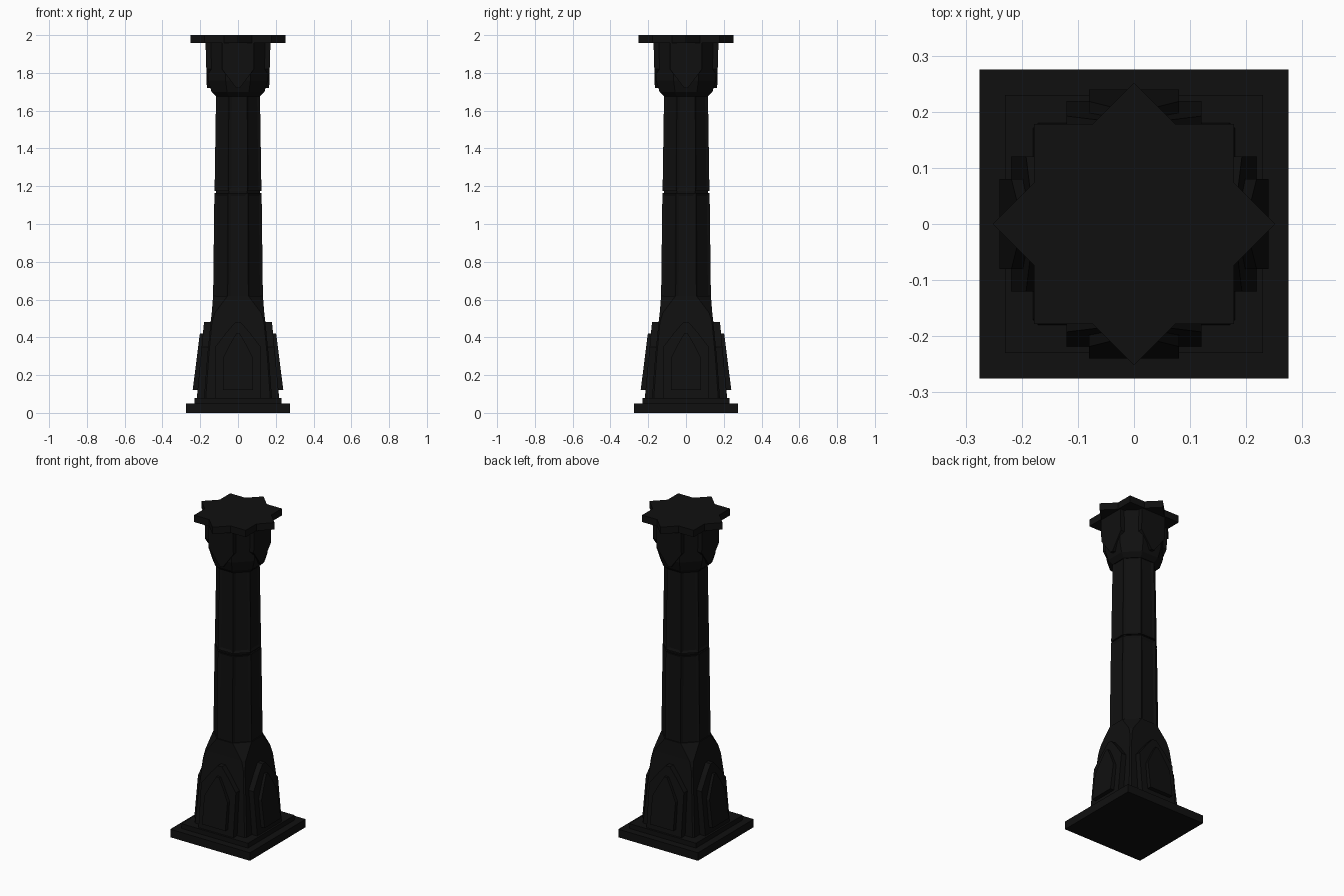
import bpy, bmesh
from math import pi, sin, cos
from mathutils import Matrix, Vector

if "Cube" in bpy.data.objects:
    bpy.data.objects.remove(bpy.data.objects["Cube"])

OCT = 0.4142  # corner ratio turning a chamfered square into a regular octagon

# Near-black stone
black = bpy.data.materials.new("black_stone")
black.diffuse_color = (0.005, 0.005, 0.005, 1)
black.use_nodes = True
black.node_tree.nodes["Principled BSDF"].inputs["Base Color"].default_value = black.diffuse_color


def finish(bm, name):
    bmesh.ops.recalc_face_normals(bm, faces=bm.faces)
    me = bpy.data.meshes.new(name)
    bm.to_mesh(me)
    bm.free()
    me.materials.append(black)
    ob = bpy.data.objects.new(name, me)
    bpy.context.collection.objects.link(ob)
    return ob


def bridge(bm, rings):
    """Skin a stack of equal-length vertex rings and cap both ends; return the side faces."""
    sides = []
    n = len(rings[0])
    for a, b in zip(rings, rings[1:]):
        for i in range(n):
            j = (i + 1) % n
            sides.append(bm.faces.new((a[i], a[j], b[j], b[i])))
    bm.faces.new(rings[0])
    bm.faces.new(rings[-1])
    return sides


def loft(name, levels, panel=0, depth=0):
    """Chamfered-square column; levels are (z, half width, corner ratio)."""
    bm = bmesh.new()
    rings = []
    for z, h, r in levels:
        c = h * r
        pts = [(h, -c), (h, c), (c, h), (-c, h), (-h, c), (-h, -c), (-c, -h), (c, -h)]
        rings.append([bm.verts.new((x, y, z)) for x, y in pts])
    sides = bridge(bm, rings)
    if panel:
        bmesh.ops.recalc_face_normals(bm, faces=bm.faces)
        bmesh.ops.inset_individual(bm, faces=sides, thickness=panel, depth=-depth)
    return finish(bm, name)


def face_panels(name, outline, z0, d0, z1, d1, back):
    """Four raised panels; front plane slopes from distance d0 at z0 to d1 at z1."""
    bm = bmesh.new()
    for k in range(4):
        rot = Matrix.Rotation(k * pi / 2, 3, 'Z')
        front, rear = [], []
        for u, z in outline:
            d = d0 + (d1 - d0) * (z - z0) / (z1 - z0)
            front.append(bm.verts.new(rot @ Vector((d, u, z))))
            rear.append(bm.verts.new(rot @ Vector((back, u, z))))
        bridge(bm, [rear, front])
    return finish(bm, name)


def arch(w, bottom, shoulder, apex):
    m = shoulder + (apex - shoulder) * 0.6
    return [(-w, bottom), (w, bottom), (w, shoulder), (w * 0.5, m),
            (w * 0.12, apex), (-w * 0.12, apex), (-w * 0.5, m), (-w, shoulder)]


# Stepped square plinth
for name, h, z0, z1 in (("plinth", 0.275, 0, 0.05), ("plinth_step", 0.23, 0.045, 0.08)):
    bm = bmesh.new()
    bmesh.ops.create_cube(bm, size=1, matrix=Matrix.Translation((0, 0, (z0 + z1) / 2))
                          @ Matrix.Diagonal((2 * h, 2 * h, z1 - z0, 1)))
    finish(bm, name)

# Pedestal: tapered square blending into the octagonal shaft
loft("pedestal", [(0.075, 0.18, 0.95), (0.3, 0.163, 0.95), (0.48, 0.145, 0.95),
                  (0.53, 0.139, 0.88), (0.62, 0.132, OCT)])
face_panels("outer_arches", arch(0.12, 0.075, 0.35, 0.48), 0.08, 0.218, 0.48, 0.18, 0.1)
face_panels("inner_arches", arch(0.08, 0.12, 0.29, 0.42), 0.12, 0.24, 0.42, 0.202, 0.1)

# Octagonal shaft in two drums with recessed flutes
loft("lower_shaft", [(0.6, 0.132, OCT), (1.165, 0.125, OCT)], 0.022, 0.006)
loft("shaft_joint", [(1.16, 0.116, OCT), (1.18, 0.116, OCT)])
loft("upper_shaft", [(1.175, 0.124, OCT), (1.70, 0.116, OCT)], 0.022, 0.006)

# Capital with downward-pointing shields
loft("capital", [(1.675, 0.115, OCT), (1.70, 0.14, OCT), (1.76, 0.158, OCT), (1.965, 0.162, OCT)])
face_panels("capital_shields", [(-0.085, 1.965), (-0.085, 1.82), (-0.01, 1.72),
                                (0.01, 1.72), (0.085, 1.82), (0.085, 1.965)],
            1.72, 0.165, 1.965, 0.172, 0.09)

# Eight-pointed star slab on top
bm = bmesh.new()
rings = []
for z in (1.957, 2.0):
    rings.append([bm.verts.new((r * cos(i * pi / 8), r * sin(i * pi / 8), z))
                  for i in range(16) for r in [0.252 if i % 2 == 0 else 0.193]])
bridge(bm, rings)
finish(bm, "star_slab")
